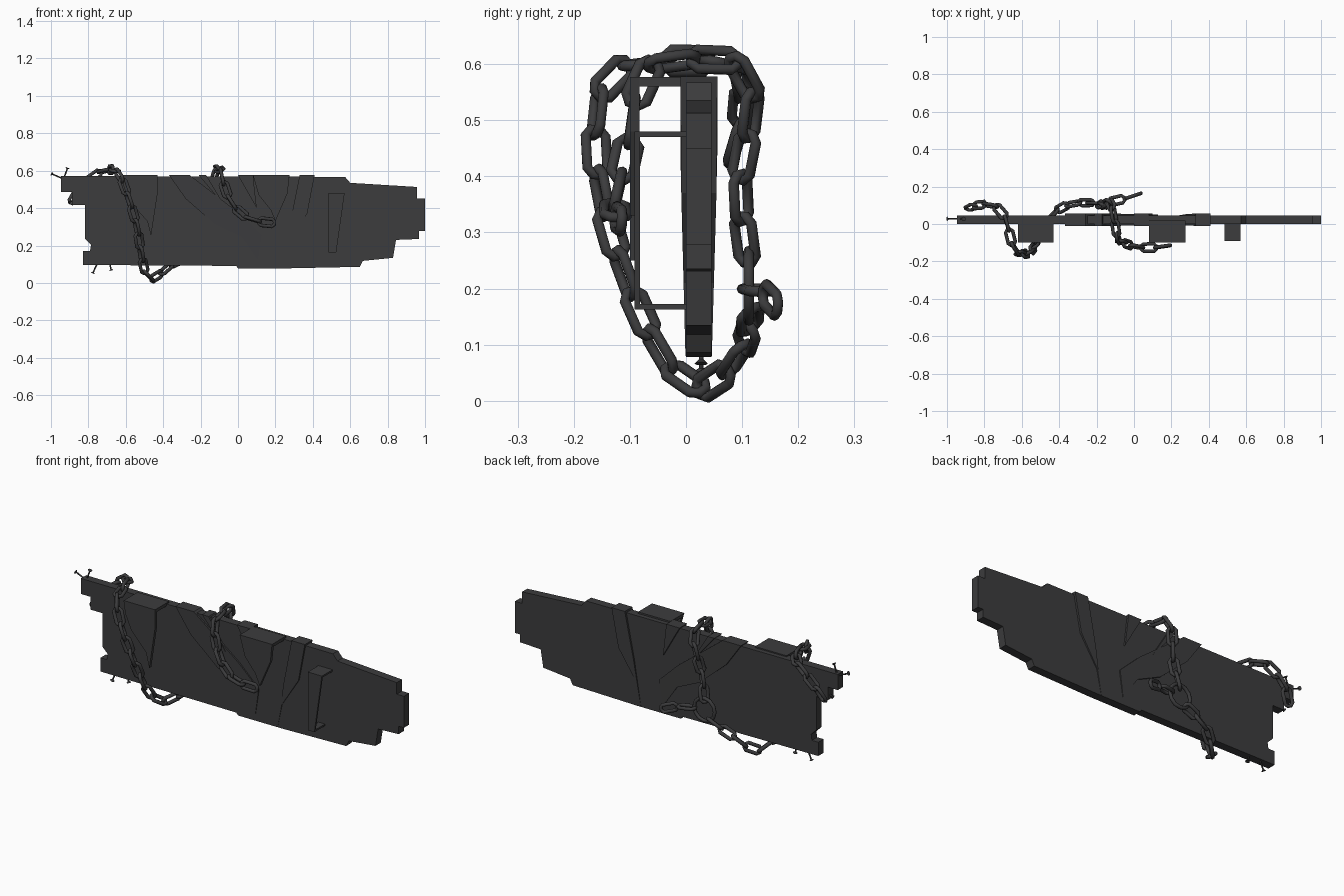
import bpy, bmesh, math
from mathutils import Vector

if "Cube" in bpy.data.objects:
    bpy.data.objects.remove(bpy.data.objects["Cube"])

mat = bpy.data.materials.new("dark_iron")
mat.diffuse_color = (0.045, 0.045, 0.047, 1)
mat.use_nodes = True
mat.node_tree.nodes["Principled BSDF"].inputs["Base Color"].default_value = mat.diffuse_color


def finish(name, bm, smooth=False):
    bmesh.ops.recalc_face_normals(bm, faces=bm.faces)
    me = bpy.data.meshes.new(name)
    bm.to_mesh(me)
    bm.free()
    ob = bpy.data.objects.new(name, me)
    bpy.context.collection.objects.link(ob)
    me.materials.append(mat)
    if smooth:
        bpy.ops.object.select_all(action='DESELECT')
        ob.select_set(True)
        bpy.context.view_layer.objects.active = ob
        bpy.ops.object.shade_smooth_by_angle(angle=math.radians(50))
    return ob


def slab(bm, pts, y0, y1):
    """Extrude an xz outline from y0 to y1."""
    f = bm.faces.new([bm.verts.new((x, y0, z)) for x, z in pts])
    ext = bmesh.ops.extrude_face_region(bm, geom=[f])
    vs = [g for g in ext['geom'] if isinstance(g, bmesh.types.BMVert)]
    bmesh.ops.translate(bm, verts=vs, vec=(0, y1 - y0, 0))


def box(bm, x0, x1, y0, y1, z0, z1):
    slab(bm, [(x0, z0), (x1, z0), (x1, z1), (x0, z1)], y0, y1)


def tube_loop(bm, pts, normal, r, sides=8):
    """Closed tube through planar points."""
    n, rings = len(pts), []
    for i, p in enumerate(pts):
        t = (pts[(i + 1) % n] - pts[i - 1]).normalized()
        out = t.cross(normal).normalized()
        rings.append([bm.verts.new(p + r * (math.cos(a) * out + math.sin(a) * normal))
                      for a in (2 * math.pi * k / sides for k in range(sides))])
    for i in range(n):
        a, b = rings[i], rings[(i + 1) % n]
        for k in range(sides):
            m = (k + 1) % sides
            bm.faces.new((a[k], a[m], b[m], b[k]))


def chain(name, path, pitch=0.077, length=0.104, width=0.058, r=0.0095):
    pts = [Vector(p) for p in path]
    for _ in range(3):  # corner cutting
        new = [pts[0]]
        for a, b in zip(pts, pts[1:]):
            new += [a.lerp(b, .25), a.lerp(b, .75)]
        pts = new + [pts[-1]]
    total = sum((b - a).length for a, b in zip(pts, pts[1:]))
    count = max(2, round(total / pitch))

    def at(d):
        for a, b in zip(pts, pts[1:]):
            s = (b - a).length
            if d <= s and s > 0:
                return a.lerp(b, d / s)
            d -= s
        return pts[-1].copy()

    bm = bmesh.new()
    ref = Vector((1, 0.5, 0.2))
    hl, hw = length / 2 - r, width / 2 - r
    outline = [(hl, .45 * hw), (hl - .6 * hw, hw), (-hl + .6 * hw, hw), (-hl, .45 * hw),
               (-hl, -.45 * hw), (-hl + .6 * hw, -hw), (hl - .6 * hw, -hw), (hl, -.45 * hw)]
    for i in range(count):
        p, q = at(total * i / count), at(total * (i + 1) / count)
        t = (q - p).normalized()
        ref = (ref - t * ref.dot(t)).normalized()
        bi = t.cross(ref)
        side = (ref + bi if i % 2 else ref - bi).normalized()
        c = (p + q) / 2
        tube_loop(bm, [c + t * u + side * v for u, v in outline], t.cross(side), r)
    return finish(name, bm, True)


# Main plank with broken ends
outline = [(-.947, .572), (.572, .567), (.60, .535), (.957, .513), (.957, .45), (1, .45),
           (1, .278), (.968, .278), (.968, .235), (.845, .23), (.829, .134), (.668, .118),
           (.652, .086), (.267, .078), (0, .078), (-.01, .091), (-.829, .096),
           (-.829, .171), (-.791, .171), (-.786, .203), (-.818, .235), (-.818, .417),
           (-.888, .417), (-.888, .487), (-.947, .487)]
bm = bmesh.new()
slab(bm, outline, 0, .045)
finish("plank", bm)

# Splinter wedges running down from the top edge, slightly proud on both faces
wedges = [
    [(-.37, .578), (-.28, .45), (-.12, .31), (.02, .245), (.107, .118), (.128, .257),
     (.01, .37), (-.26, .578)],
    [(-.21, .576), (-.17, .576), (-.07, .41)],
    [(0, .576), (.08, .576), (.1, .40)],
    [(.33, .578), (.41, .578), (.37, .37), (.267, .21), (.24, .08), (.28, .33)],
]
bm = bmesh.new()
for w in wedges:
    slab(bm, w, -.006, .052)
    zs = [p[1] for p in w]
    top, low = max(zs), min(zs)
bm.verts.ensure_lookup_table()
for v in bm.verts:  # taper towards flush at the lower tips
    k = max(0, min(1, (v.co.z - .08) / .35))
    v.co.y = -.001 - .009 * k if v.co.y < 0 else .046 + .010 * k
finish("splinter_wedges", bm)

# Hook brackets: flange on the top edge with a tapering front plate
hooks = {
    "left_hook_bracket": [(-.62, .577), (-.43, .577), (-.43, .48), (-.465, .25),
                          (-.485, .33), (-.575, .43), (-.61, .51)],
    "middle_hook_bracket": [(.08, .577), (.275, .577), (.265, .48), (.2, .33),
                            (.175, .39), (.11, .47)],
}
for name, pts in hooks.items():
    bm = bmesh.new()
    slab(bm, pts, -.1, -.083)
    box(bm, pts[0][0], pts[1][0], -.083, .02, .56, .577)
    finish(name, bm)

# U-shaped handle bracket
bm = bmesh.new()
slab(bm, [(.485, .48), (.57, .48), (.525, .163), (.485, .163)], -.092, -.082)
box(bm, .485, .57, -.082, .002, .47, .48)
box(bm, .485, .525, -.082, .002, .163, .172)
finish("handle_bracket", bm)

# Chains
chain("left_chain", [(-.89, .08, .43), (-.86, .10, .49), (-.80, .105, .55), (-.73, .10, .60),
                     (-.68, .03, .607), (-.66, -.09, .605), (-.63, -.155, .58),
                     (-.58, -.165, .44), (-.54, -.14, .31), (-.52, -.09, .17),
                     (-.50, -.03, .05), (-.46, .03, .01), (-.41, .075, .05),
                     (-.36, .105, .10), (-.29, .115, .13), (-.22, .115, .16)])
chain("middle_chain", [(.19, -.115, .32), (.13, -.125, .325), (.05, -.13, .34), (-.02, -.115, .40),
                       (-.07, -.095, .49), (-.09, -.085, .60), (-.10, 0, .61),
                       (-.12, .12, .61), (-.14, .12, .50), (-.16, .09, .40), (-.19, .11, .25)])
chain("tail_chain", [(-.14, .115, .20), (-.08, .125, .20), (-.02, .145, .19), (.04, .165, .165)])

# Joining ring behind the plank
bm = bmesh.new()
c = Vector((-.19, .112, .205))
tube_loop(bm, [c + .062 * Vector((math.cos(a), 0, math.sin(a)))
               for a in (math.tau * k / 12 for k in range(12))], Vector((0, 1, 0)), .0095)
finish("joining_ring", bm, True)

# Nails sticking out of the left end
nails = [((-.92, .55), (-.995, .583)), ((-.935, .55), (-.912, .612)), ((-.86, .45), (-.902, .432)),
         ((-.745, .12), (-.775, .055)), ((-.69, .12), (-.678, .07))]
bm = bmesh.new()
for (x0, z0), (x1, z1) in nails:
    a, b = Vector((x0, .027, z0)), Vector((x1, .027, z1))
    d = (b - a).normalized()
    rot = d.to_track_quat('Z', 'Y').to_matrix().to_4x4()
    for p, r1, r2, h in [((a + b) / 2, .004, .004, (b - a).length), (b, .004, .012, .008)]:
        m = rot.copy()
        m.translation = p
        bmesh.ops.create_cone(bm, cap_ends=True, segments=8, radius1=r1, radius2=r2,
                              depth=h, matrix=m)
finish("nails", bm, True)
